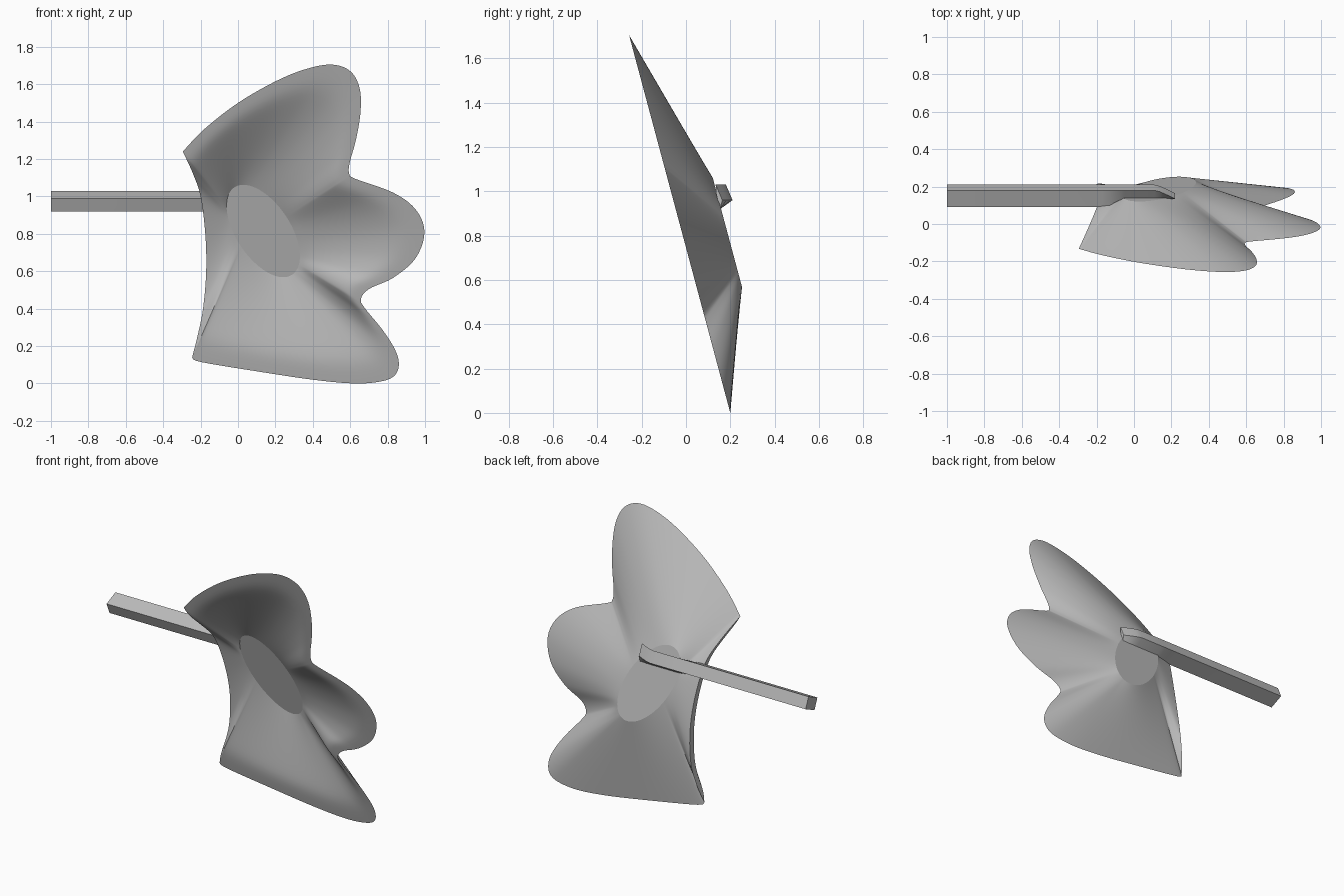
import bpy, bmesh, math

cube = bpy.data.objects.get("Cube")
if cube:
    bpy.data.objects.remove(cube, do_unlink=True)

GREY = (0.5, 0.5, 0.5, 1)
mat = bpy.data.materials.new("plain grey")
mat.use_nodes = True
mat.diffuse_color = GREY
mat.node_tree.nodes["Principled BSDF"].inputs["Base Color"].default_value = GREY

DEPTH, WALL, RINGS = 0.205, 0.04, 20


def rim_y(z):
    """Depth of the leaning rim plane."""
    return 0.2 - 0.268 * z


def spline(points, steps):
    """Catmull-Rom curve through tuples, without the last point."""
    pts = [points[0]] + points + [points[-1]]
    out = []
    for a, b, c, d in zip(pts, pts[1:], pts[2:], pts[3:]):
        for i in range(steps):
            t = i / steps
            out.append(tuple(
                q + t / 2 * (r - p + t * (2 * p - 5 * q + 4 * r - s + t * (3 * (q - r) + s - p)))
                for p, q, r, s in zip(a, b, c, d)))
    return out


def hub(angle):
    """Point on the slanted oval floor, in x and z."""
    c, s = 0.28 * math.cos(math.radians(angle)), 0.145 * math.sin(math.radians(angle))
    return 0.135 + 0.55 * c + 0.835 * s, 0.815 - 0.835 * c + 0.55 * s


def finish(bm, name, crease):
    bmesh.ops.remove_doubles(bm, verts=bm.verts, dist=0.0004)
    bmesh.ops.recalc_face_normals(bm, faces=bm.faces)
    for f in bm.faces:
        f.smooth = True
    for e in bm.edges:
        flat = any(len(f.verts) > 8 for f in e.link_faces)
        e.smooth = not flat and e.calc_face_angle(0) < crease
    me = bpy.data.meshes.new(name)
    bm.to_mesh(me)
    bm.free()
    me.materials.append(mat)
    ob = bpy.data.objects.new(name, me)
    bpy.context.collection.objects.link(ob)
    return ob


# Three-lobed rim: x, z and the matching angle on the floor
lobes = [(-.295, 1.24, 217), (-.18, 1.36, 200), (0, 1.5, 180), (.2, 1.615, 165),
         (.36, 1.68, 155), (.5, 1.705, 146), (.6, 1.67, 136), (.65, 1.58, 127),
         (.655, 1.45, 117), (.63, 1.3, 106), (.597, 1.18, 97), (.595, 1.12, 91),
         (.63, 1.093, 86), (.83, 1.02, 76), (.95, .93, 67), (.997, .81, 58),
         (.95, .67, 49), (.83, .565, 39), (.7, .505, 31), (.657, .45, 26),
         (.68, .4, 22), (.77, .29, 16), (.84, .18, 10), (.86, .1, 7), (.835, .04, 4),
         (.76, .01, 2), (.62, 0, -2), (.4, .02, -18), (.1, .065, -45), (-.2, .115, -82),
         (-.245, .14, -90)]
# Recessed cut edge: x, z and how far it sits behind the rim plane
cut = [(-.245, .14, 0), (-.215, .26, .07), (-.187, .4, .125), (-.17, .6, .162),
       (-.175, .8, .172), (-.2, 1.0, .155), (-.24, 1.12, .09), (-.295, 1.24, 0)]

rim = [(x, z, 0, a) for x, z, a in spline(lobes, 5)]
edge = spline(cut, 5)
rim += [(x, z, h, -90 - 53 * i / len(edge)) for i, (x, z, h) in enumerate(edge)]


def bowl_ring(t, inside):
    """Ring of the outer or inner skin; t runs from rim to floor."""
    ring = []
    for x, z, h, a in rim:
        hx, hz = hub(a)
        px, pz = x + (hx - x) * t, z + (hz - z) * t
        depth = h + (DEPTH - h) * t
        if inside:
            d = depth - WALL
            depth = min(depth, (d + math.hypot(d, 0.018)) / 2 - 0.0018)
            depth = max(depth, 0)
        ring.append((px, rim_y(pz) + depth, pz))
    return ring


# Bowl: outer skin from floor to rim, then inner skin back to the floor
bm = bmesh.new()
steps = [i / RINGS for i in range(RINGS + 1)]
rings = [bowl_ring(t, False) for t in reversed(steps)] + [bowl_ring(t, True) for t in steps]
loops = [[bm.verts.new(p) for p in ring] for ring in rings]
count = len(rim)
for lo, hi in zip(loops, loops[1:]):
    for i in range(count):
        j = (i + 1) % count
        bm.faces.new((lo[i], lo[j], hi[j], hi[i]))
bm.faces.new(loops[0])
bm.faces.new(loops[-1])
finish(bm, "lobed_bowl", 0.6)

# Handle: tilted rectangular bar that beds into the floor and tapers away
bar = [(.09, .99), (.18, 1.03), (.21, .96), (.12, .92)]
bm = bmesh.new()
sections = []
for x, sink, drop in [(-1, 0, 0), (-.17, 0, 0), (-.13, .2, 0), (-.08, .8, 0), (-.05, 1, 0),
                      (.11, 1, 0), (.14, 1, .008), (.18, 1, .026), (.22, 1, .046)]:
    ring = []
    for i, (y, z) in enumerate(bar):
        floor = rim_y(z) + DEPTH - 0.004
        y = y + (floor - y) * sink if i in (0, 3) else max(y - drop, floor)
        ring.append(bm.verts.new((x, y, z)))
    sections.append(ring)
for lo, hi in zip(sections, sections[1:]):
    for i in range(4):
        j = (i + 1) % 4
        bm.faces.new((lo[i], lo[j], hi[j], hi[i]))
bm.faces.new(sections[0])
bm.faces.new(sections[-1])
finish(bm, "handle", 0.5)
